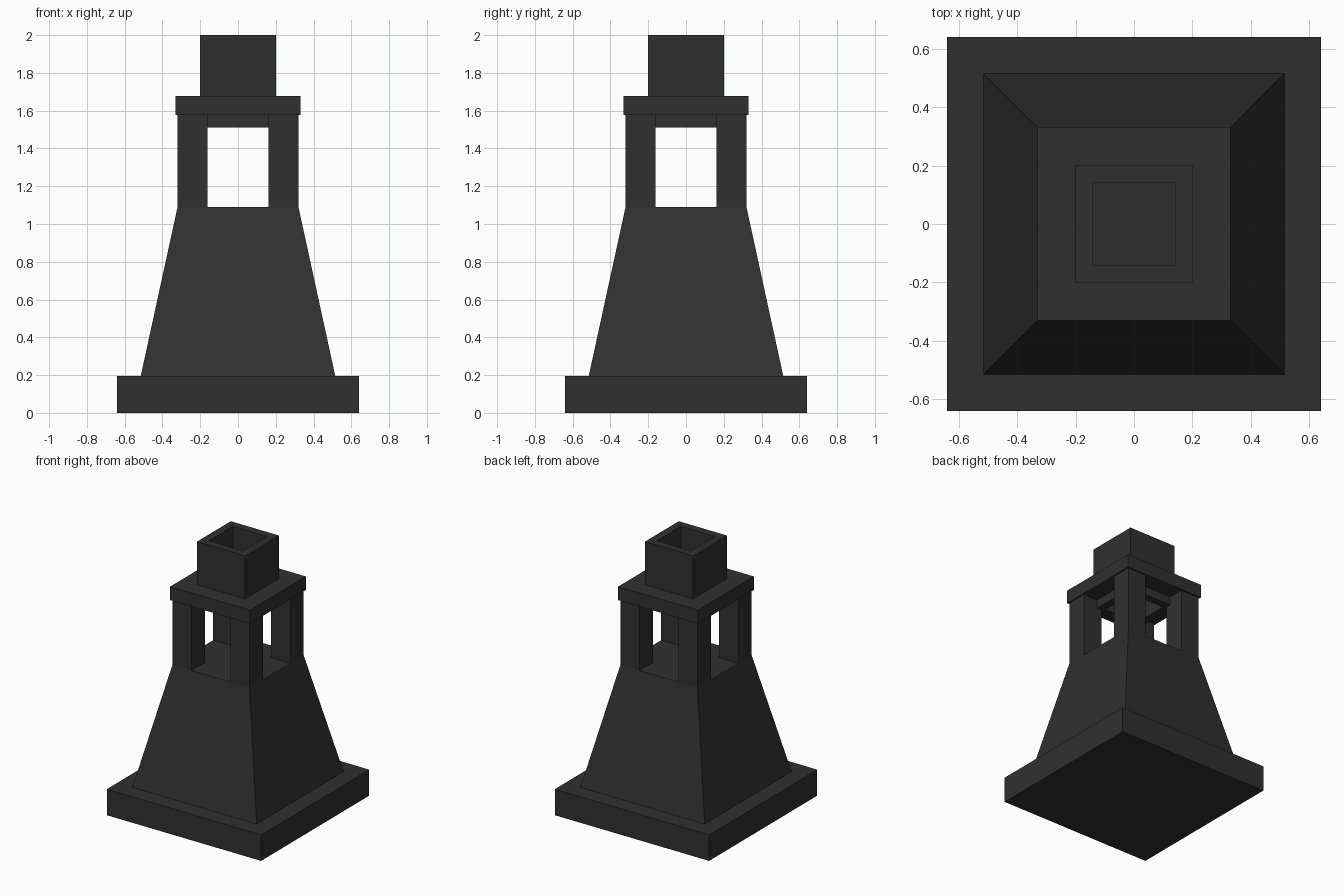
import bpy, bmesh

if "Cube" in bpy.data.objects:
    bpy.data.objects.remove(bpy.data.objects["Cube"])

mat = bpy.data.materials.new("charcoal")
mat.diffuse_color = (0.03, 0.03, 0.03, 1)
mat.use_nodes = True
mat.node_tree.nodes["Principled BSDF"].inputs["Base Color"].default_value = mat.diffuse_color


def finish(name, bm):
    bmesh.ops.recalc_face_normals(bm, faces=bm.faces)
    me = bpy.data.meshes.new(name)
    bm.to_mesh(me)
    bm.free()
    me.materials.append(mat)
    ob = bpy.data.objects.new(name, me)
    bpy.context.collection.objects.link(ob)
    return ob


def square(bm, r, z, cx=0, cy=0):
    return [bm.verts.new((cx + sx * r, cy + sy * r, z))
            for sx, sy in ((-1, -1), (1, -1), (1, 1), (-1, 1))]


def bridge(bm, a, b):
    for i in range(4):
        j = (i + 1) % 4
        bm.faces.new((a[i], a[j], b[j], b[i]))


def block(name, r0, r1, z0, z1, cx=0, cy=0):
    """Solid square block, optionally tapered."""
    bm = bmesh.new()
    a, b = square(bm, r0, z0, cx, cy), square(bm, r1, z1, cx, cy)
    bridge(bm, a, b)
    bm.faces.new(a)
    bm.faces.new(b)
    return finish(name, bm)


def tube(name, r_out, r_in, z0, z1):
    """Square tube open at both ends."""
    bm = bmesh.new()
    rings = [square(bm, r, z) for r, z in
             ((r_out, z0), (r_out, z1), (r_in, z1), (r_in, z0))]
    for i in range(4):
        bridge(bm, rings[i], rings[(i + 1) % 4])
    return finish(name, bm)


# Plinth and tapered body
block("base_slab", 0.64, 0.64, 0, 0.195)
block("tapered_body", 0.515, 0.32, 0.195, 1.09)

# Four corner posts around the open fire chamber
for sx in (-1, 1):
    for sy in (-1, 1):
        block("corner_post", 0.079, 0.079, 1.09, 1.577, sx * 0.241, sy * 0.241)

# Cap slab with the hollow chimney passing through it
tube("cap_slab", 0.331, 0.2, 1.577, 1.678)
tube("chimney", 0.2, 0.142, 1.512, 2.0)
